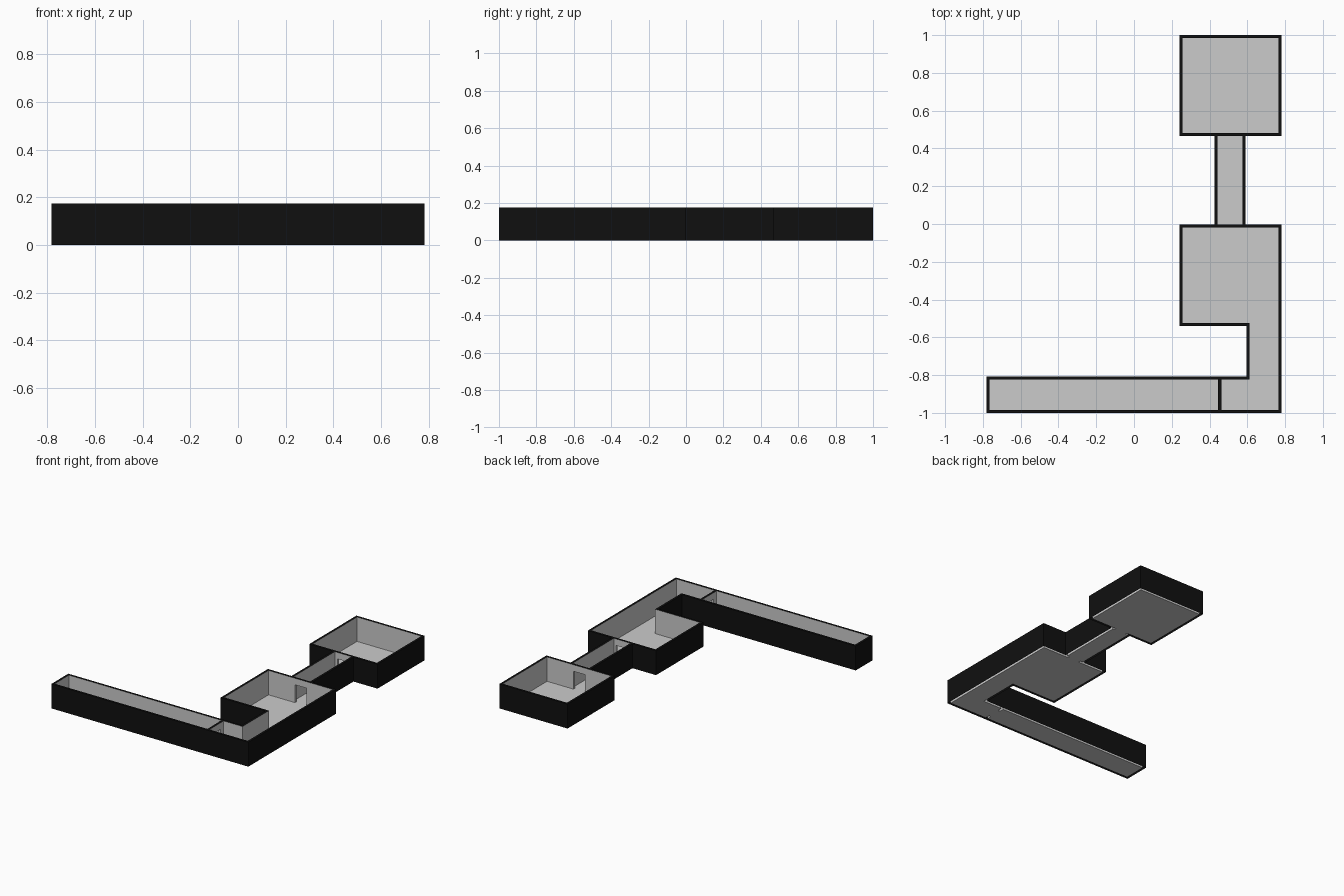
import bpy, bmesh
from mathutils import Vector

if "Cube" in bpy.data.objects:
    bpy.data.objects.remove(bpy.data.objects["Cube"])

H, DOOR_H, T = 0.175, 0.128, 0.016   # wall height, doorway height, wall thickness

# Room interiors: x0, x1, y0, y1
ROOMS = [
    (0.256, 0.766, 0.481, 0.984),     # north room
    (0.443, 0.575, -0.003, 0.465),    # connecting passage
    (0.256, 0.766, -0.524, -0.019),   # middle room
    (0.612, 0.766, -0.984, -0.524),   # south passage
    (0.462, 0.766, -0.984, -0.823),   # passage corner
    (-0.766, 0.446, -0.984, -0.823),  # long west hall
]
# Doorways cut through the shared walls
DOORS = [
    (0.465, 0.557, 0.465, 0.481),
    (0.465, 0.557, -0.019, -0.003),
    (0.446, 0.462, -0.950, -0.858),
]


def within(rects, x, y, grow=0.0):
    return any(a - grow < x < b + grow and c - grow < y < d + grow for a, b, c, d in rects)


def material(name, value):
    m = bpy.data.materials.new(name)
    m.diffuse_color = (value, value, value, 1)
    m.use_nodes = True
    m.node_tree.nodes["Principled BSDF"].inputs["Base Color"].default_value = m.diffuse_color
    return m


GREY, BLACK = material("grey_plaster", 0.8), material("black_shell", 0.005)


def finish(name, bm, mats):
    bmesh.ops.remove_doubles(bm, verts=bm.verts, dist=1e-5)
    bmesh.ops.dissolve_limit(bm, angle_limit=0.01, verts=bm.verts, edges=bm.edges,
                             delimit={'MATERIAL', 'NORMAL'})
    mesh = bpy.data.meshes.new(name)
    bm.to_mesh(mesh)
    bm.free()
    for m in mats:
        mesh.materials.append(m)
    bpy.context.collection.objects.link(bpy.data.objects.new(name, mesh))


# Grid lines taken from every room edge, wall edge and doorway edge
def lines(i):
    vals = {round(v, 4) for r in DOORS for v in r[i:i + 2]}
    for r in ROOMS:
        vals |= {round(v, 4) for v in (r[i] - T, r[i], r[i + 1], r[i + 1] + T)}
    return sorted(vals)


axes = [lines(0), lines(2), [0.0, DOOR_H, H]]


def centre(c):
    return [(axes[k][c[k]] + axes[k][c[k] + 1]) / 2 for k in range(3)]


def kind(c):
    """Classify a cell as wall, room or outside."""
    if any(c[k] < 0 or c[k] >= len(axes[k]) - 1 for k in range(3)):
        return "outside"
    x, y, z = centre(c)
    if within(ROOMS, x, y) or (z < DOOR_H and within(DOORS, x, y)):
        return "room"
    return "wall" if within(ROOMS, x, y, T) else "outside"


def add_face(bm, c, axis, side, mat):
    """One face of a cell, wound so that its normal points to the given side."""
    u, v = (axis + 1) % 3, (axis + 2) % 3
    pts = []
    for du, dv in ((0, 0), (1, 0), (1, 1), (0, 1)):
        p = Vector()
        p[axis] = axes[axis][c[axis] + (side > 0)]
        p[u] = axes[u][c[u] + du]
        p[v] = axes[v][c[v] + dv]
        pts.append(p)
    if side < 0:
        pts.reverse()
    bm.faces.new([bm.verts.new(p) for p in pts]).material_index = mat


walls, floor = bmesh.new(), bmesh.new()
for i in range(len(axes[0]) - 1):
    for j in range(len(axes[1]) - 1):
        # Floor under rooms and doorways
        if kind((i, j, 0)) == "room":
            add_face(floor, (i, j, -1 + 1), 2, -1, 0)
        for k in range(2):
            c = (i, j, k)
            if kind(c) != "wall":
                continue
            # Wall skins: black outside and on top, grey inside, open underneath
            for axis in range(3):
                for side in (-1, 1):
                    n = list(c)
                    n[axis] += side
                    near = kind(n)
                    if near == "wall" or n[2] < 0:
                        continue
                    add_face(walls, c, axis, side, int(near == "outside"))

bmesh.ops.reverse_faces(floor, faces=floor.faces)   # floor faces up
finish("walls", walls, [GREY, BLACK])
finish("floor", floor, [GREY])
